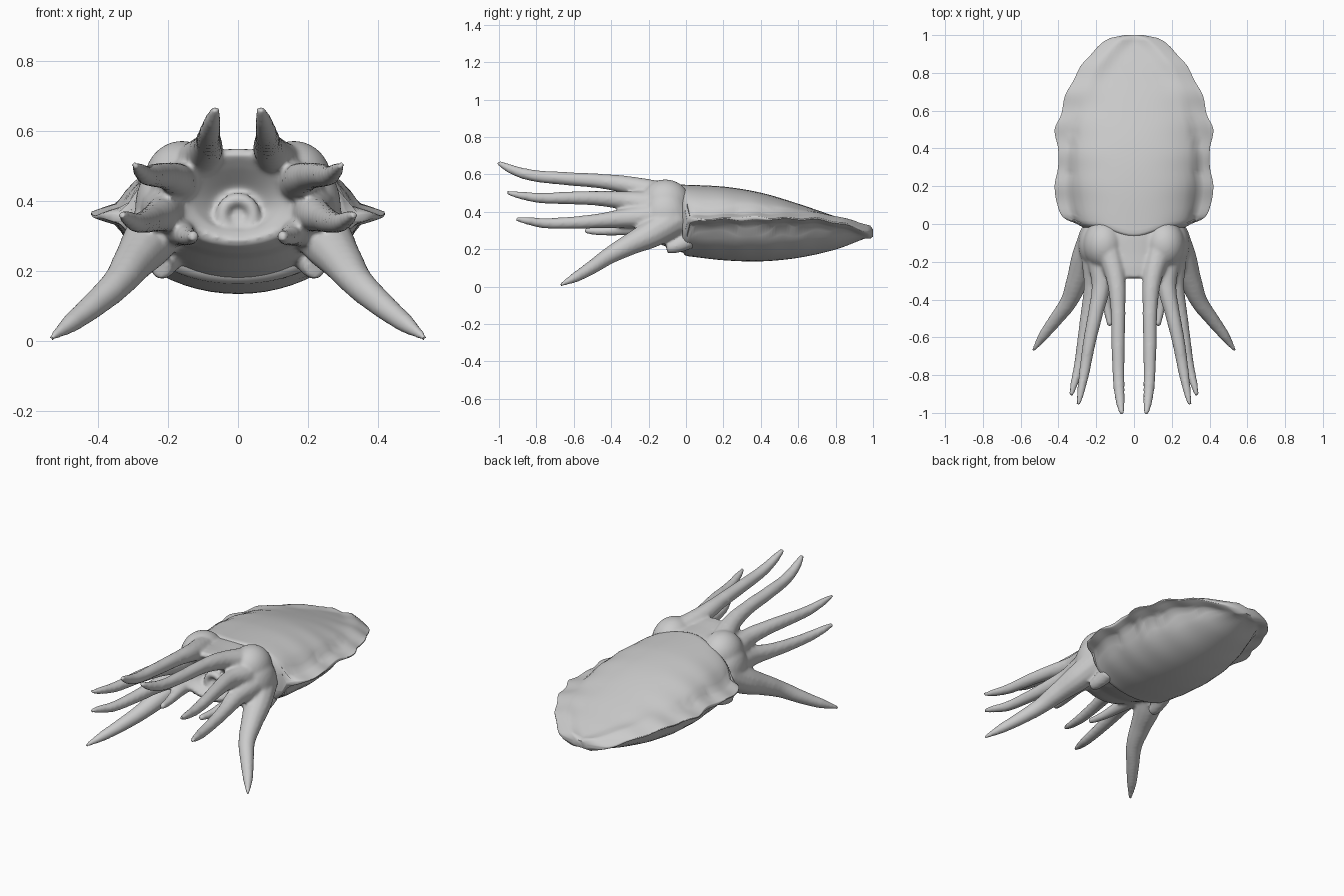
import bpy, bmesh, math

if "Cube" in bpy.data.objects:
    bpy.data.objects.remove(bpy.data.objects["Cube"])

skin = bpy.data.materials.new("grey_skin")
skin.diffuse_color = (0.6, 0.6, 0.6, 1)
skin.use_nodes = True
skin.node_tree.nodes["Principled BSDF"].inputs["Base Color"].default_value = skin.diffuse_color


def interp(table, y):
    """Smooth interpolation of rows (y, a, b, ...) at position y."""
    i = max(k for k in range(len(table) - 1) if k == 0 or table[k][0] <= y)
    p0, p1 = table[max(i - 1, 0)], table[i]
    p2, p3 = table[i + 1], table[min(i + 2, len(table) - 1)]
    h = p2[0] - p1[0]
    t = (y - p1[0]) / h
    out = []
    for c in range(1, len(p1)):
        m1 = (p2[c] - p0[c]) / (p2[0] - p0[0]) * h
        m2 = (p3[c] - p1[c]) / (p3[0] - p1[0]) * h
        out.append((2*t**3 - 3*t*t + 1) * p1[c] + (t**3 - 2*t*t + t) * m1
                   + (3*t*t - 2*t**3) * p2[c] + (t**3 - t*t) * m2)
    return out


def loft(name, rings):
    """Closed skin through rings of points, capped at both ends."""
    bm = bmesh.new()
    rows = [[bm.verts.new(p) for p in r] for r in rings]
    n = len(rows[0])
    for a, b in zip(rows, rows[1:]):
        for i in range(n):
            bm.faces.new((a[i], a[(i + 1) % n], b[(i + 1) % n], b[i]))
    bm.faces.new(rows[0])
    bm.faces.new(rows[-1])
    bmesh.ops.recalc_face_normals(bm, faces=bm.faces)
    me = bpy.data.meshes.new(name)
    bm.to_mesh(me)
    bm.free()
    ob = bpy.data.objects.new(name, me)
    bpy.context.collection.objects.link(ob)
    me.materials.append(skin)
    return ob


def select(obs):
    bpy.ops.object.select_all(action='DESELECT')
    for o in obs:
        o.select_set(True)
    bpy.context.view_layer.objects.active = obs[0]


def ball(loc, scale):
    bpy.ops.mesh.primitive_uv_sphere_add(segments=24, ring_count=16, location=loc)
    ob = bpy.context.object
    ob.scale = scale
    bpy.ops.object.transform_apply(location=False, rotation=False, scale=True)
    return ob


def tube(points):
    """Tapered limb through (x, y, z, radius) points."""
    cu = bpy.data.curves.new("limb", 'CURVE')
    cu.dimensions = '3D'
    cu.bevel_depth = 1.0
    cu.bevel_resolution = 4
    cu.use_fill_caps = True
    sp = cu.splines.new('BEZIER')
    sp.bezier_points.add(len(points) - 1)
    for bp, (x, y, z, r) in zip(sp.bezier_points, points):
        bp.co = (x, y, z)
        bp.radius = r
        bp.handle_left_type = bp.handle_right_type = 'AUTO'
    ob = bpy.data.objects.new("limb", cu)
    bpy.context.collection.objects.link(ob)
    select([ob])
    bpy.ops.object.convert(target='MESH')
    return bpy.context.object


# Mantle body: y, half width, top, bottom
BODY = [(0.0, .31, .545, .165), (.2, .335, .533, .142), (.4, .335, .50, .136),
        (.6, .295, .44, .155), (.8, .215, .368, .20), (.93, .12, .318, .25),
        (1.0, .04, .292, .282)]
# Fin skirt: y, half width, height
FIN = [(0.0, .30, .345), (.03, .37, .352), (.1, .405, .358), (.2, .42, .362),
       (.3, .402, .364), (.4, .402, .364), (.5, .42, .364), (.58, .385, .363),
       (.68, .365, .362), (.76, .32, .352), (.84, .28, .336), (.9, .225, .318),
       (.95, .18, .302), (.985, .125, .291), (1.0, .05, .287)]
HALF = 32


def mantle_ring(y, shrink=1.0, shift=0.0):
    """Body section blended into a thin fin at both sides."""
    w, top, bot = interp(BODY, y)
    fw, zr = interp(FIN, y)
    pts = []
    for side, height, e in ((1, top - zr, 2.2), (-1, zr - bot, 2.0)):
        for k in range(HALF + 1):
            u = math.cos(math.pi * k / HALF) * side
            x = fw * u
            dome = max(0, height) * max(0, 1 - abs(x / w) ** e) ** (1 / e)
            blade = .014 * math.sqrt(max(0, 1 - u * u)) + .003
            blade += .02 * max(0, 1 - abs(abs(x) - w) / .08) * min(1, max(0, fw - w) / .06)
            z = (dome ** 1.8 + blade ** 1.8) ** (1 / 1.8) * side * shrink
            # front lip reaches forward at the middle of the back
            lip = .055 * max(0, 1 - y / .2) * max(0, z / .19) * math.exp(-(x / .15) ** 2)
            ruffle = .004 * math.sin(y * 38) * u * u
            pts.append((x * shrink, y + shift - lip, zr + z + ruffle))
    return pts


rings = [mantle_ring(0, .5, -.03), mantle_ring(0, .9, -.018), mantle_ring(0, .98, -.004)]
rings += [mantle_ring(.006 + .994 * k / 64) for k in range(65)]
mantle = loft("mantle_and_fin", rings)

# Head with a hollow front: y, half width, centre height, half height
HEAD = [(.10, .23, .35, .17), (.0, .268, .355, .18), (-.08, .268, .372, .17),
        (-.16, .25, .39, .155), (-.23, .235, .40, .15), (-.28, .205, .41, .14),
        (-.29, .17, .41, .12), (-.26, .13, .405, .09), (-.21, .08, .385, .06),
        (-.18, .03, .38, .02)]
head = loft("head", [[(w * math.cos(2*math.pi*i/40), y, zc + h * math.sin(2*math.pi*i/40))
                      for i in range(40)] for y, w, zc, h in HEAD])

# Limbs of one side, then mirrored
LIMBS = [
    # upper arm
    [(.13, -.15, .50, .066), (.095, -.30, .54, .05), (.085, -.45, .563, .04),
     (.084, -.65, .578, .036), (.08, -.85, .60, .031), (.073, -.94, .63, .025),
     (.065, -1.007, .664, .013)],
    # second arm
    [(.18, -.18, .44, .07), (.175, -.33, .46, .05), (.205, -.48, .472, .04),
     (.235, -.62, .474, .035), (.262, -.78, .474, .029), (.28, -.88, .487, .022),
     (.295, -.958, .503, .012)],
    # third arm
    [(.21, -.18, .38, .07), (.215, -.33, .365, .052), (.245, -.48, .35, .039),
     (.27, -.63, .34, .033), (.295, -.77, .34, .028), (.318, -.85, .352, .021),
     (.333, -.908, .361, .012)],
    # large lower arm
    [(.20, -.06, .36, .09), (.255, -.18, .285, .077), (.30, -.30, .225, .059),
     (.345, -.41, .165, .046), (.41, -.50, .105, .038), (.475, -.585, .053, .029),
     (.535, -.672, .008, .01)],
    # short inner tentacle
    [(.17, -.20, .32, .05), (.155, -.35, .305, .033), (.14, -.45, .296, .024),
     (.125, -.54, .299, .017)],
    # siphon
    [(.20, .02, .25, .05), (.215, -.06, .215, .038), (.22, -.105, .207, .03)],
]
parts = [head]
for s in (-1, 1):
    for limb in LIMBS:
        parts.append(tube([(s * x, y, z, r) for x, y, z, r in limb]))
    # eye bulge and cheek
    parts.append(ball((s * .16, -.11, .455), (.11, .13, .118)))
    parts.append(ball((s * .21, -.11, .38), (.085, .12, .13)))
# mouth ring and beak
bpy.ops.mesh.primitive_torus_add(location=(0, -.225, .36), rotation=(math.pi / 2, 0, 0),
                                 major_radius=.045, minor_radius=.02)
parts.append(bpy.context.object)
parts.append(ball((0, -.20, .35), (.025, .03, .025)))

# Merge head and limbs into one soft skin
select(parts)
bpy.ops.object.join()
head = bpy.context.object
head.name = "head_and_arms"
rm = head.modifiers.new("merge", 'REMESH')
rm.mode = 'VOXEL'
rm.voxel_size = .009
rm.use_smooth_shade = True
sm = head.modifiers.new("soften", 'SMOOTH')
sm.factor = .5
sm.iterations = 9
head.data.materials.clear()
head.data.materials.append(skin)
for p in head.data.polygons:
    p.material_index = 0

select([mantle, head])
bpy.ops.object.shade_smooth_by_angle(angle=math.radians(50))
